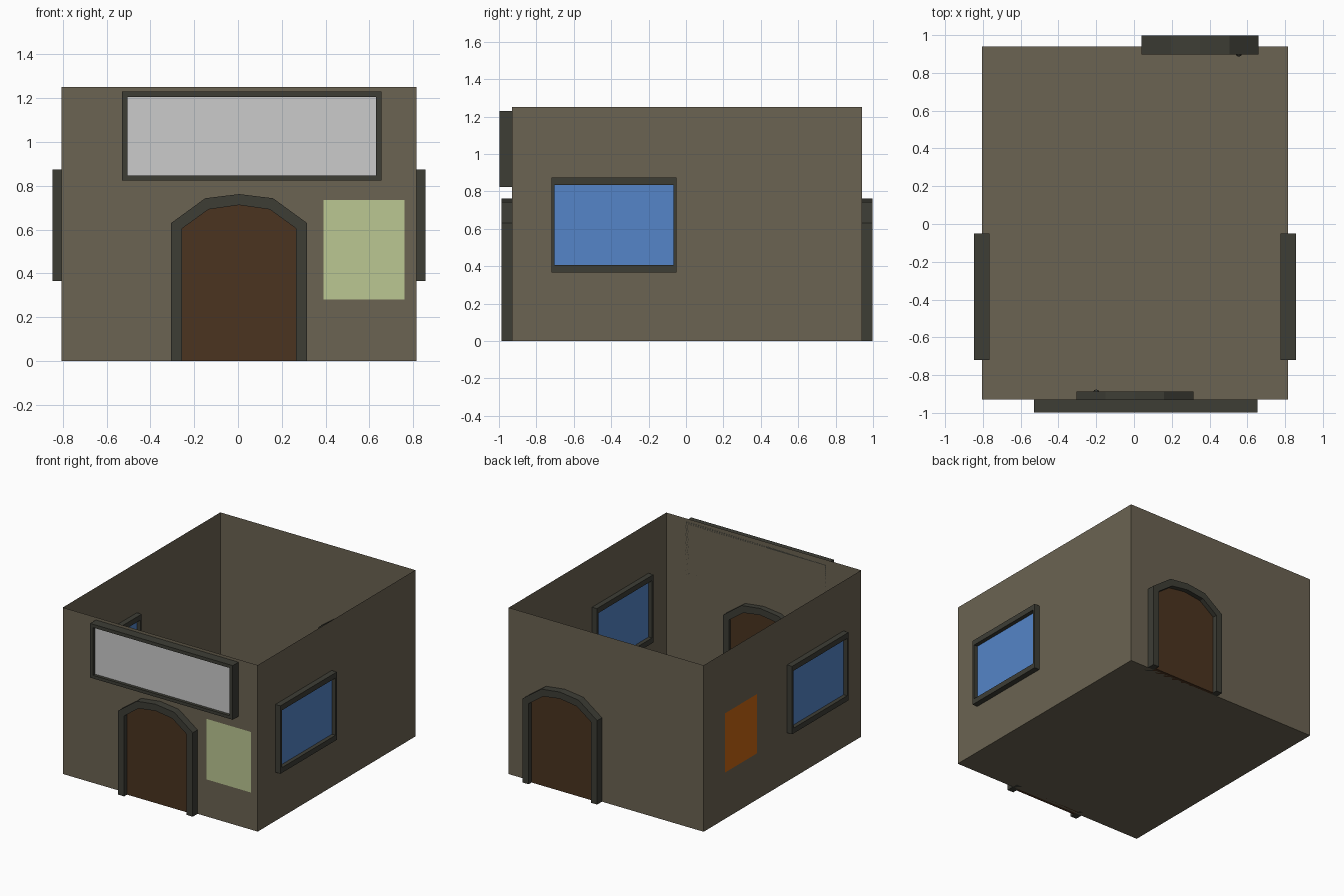
import bpy, bmesh
from math import radians
from mathutils import Matrix

if "Cube" in bpy.data.objects:
    bpy.data.objects.remove(bpy.data.objects["Cube"])

def material(name, rgb):
    m = bpy.data.materials.new(name)
    m.diffuse_color = (*rgb, 1)
    m.use_nodes = True
    m.node_tree.nodes["Principled BSDF"].inputs["Base Color"].default_value = m.diffuse_color
    return m

WALL = material("plaster", (0.147, 0.125, 0.084))
TRIM = material("dark_trim", (0.047, 0.047, 0.036))
WOOD = material("door_wood", (0.069, 0.033, 0.014))
GLASS = material("window_blue", (0.09, 0.235, 0.58))
GREEN = material("poster_green", (0.497, 0.571, 0.287))
ORANGE = material("poster_orange", (0.58, 0.13, 0.006))

X0, X1, Y0, Y1, H = -0.805, 0.815, -0.93, 0.94, 1.25

def finish(bm, name, mat, place=None):
    me = bpy.data.meshes.new(name)
    bm.to_mesh(me)
    bm.free()
    ob = bpy.data.objects.new(name, me)
    bpy.context.collection.objects.link(ob)
    if mat:
        me.materials.append(mat)
    if place:
        ob.matrix_world = place
    return ob

def extruded(bm, faces, d):
    geom = bmesh.ops.extrude_face_region(bm, geom=faces)["geom"]
    bmesh.ops.translate(bm, vec=(0, d, 0),
                        verts=[g for g in geom if isinstance(g, bmesh.types.BMVert)])
    bmesh.ops.recalc_face_normals(bm, faces=bm.faces[:])

def slab(name, pts, y0, y1, mat, place):
    """Upright outline (x, z), optionally thickened from y0 to y1."""
    bm = bmesh.new()
    f = bm.faces.new([bm.verts.new((x, y0, z)) for x, z in pts])
    if y1 != y0:
        extruded(bm, [f], y1 - y0)
    return finish(bm, name, mat, place)

def frame(name, outer, inner, y0, y1, place, closed=True):
    """Ring (or open arch) between two outlines."""
    bm = bmesh.new()
    a = [bm.verts.new((x, y0, z)) for x, z in outer]
    b = [bm.verts.new((x, y0, z)) for x, z in inner]
    n = len(a)
    fs = [bm.faces.new((a[i], a[(i + 1) % n], b[(i + 1) % n], b[i]))
          for i in range(n if closed else n - 1)]
    extruded(bm, fs, y1 - y0)
    return finish(bm, name, TRIM, place)

def rect(x0, x1, z0, z1):
    return [(x0, z0), (x1, z0), (x1, z1), (x0, z1)]

def on_wall(x, y, turn=0):
    """Local -y points outward from the wall."""
    return Matrix.Translation((x, y, 0)) @ Matrix.Rotation(radians(turn), 4, 'Z')

# Open-topped room: floor and four thin walls
bm = bmesh.new()
bmesh.ops.create_cube(bm, size=1)
for v in bm.verts:
    v.co = (X1 if v.co.x > 0 else X0, Y1 if v.co.y > 0 else Y0, H if v.co.z > 0 else 0)
top = [f for f in bm.faces if f.normal.z > 0.9]
bmesh.ops.delete(bm, geom=top, context='FACES_ONLY')
finish(bm, "room_shell", WALL)

# Arched doors, front and back
half_out = [(-0.31, 0), (-0.31, 0.63), (-0.155, 0.743)]
half_in = [(-0.26, 0), (-0.26, 0.605), (-0.14, 0.692)]
def arch(half, peak):
    return half + [(0, peak)] + [(-x, z) for x, z in reversed(half)]
outer, inner = arch(half_out, 0.762), arch(half_in, 0.712)
for side, place in (("front", on_wall(0.005, Y0)), ("back", on_wall(0.35, Y1, 180))):
    frame(side + "_door_frame", outer, inner, -0.057, 0.042, place, closed=False)
    slab(side + "_door", inner, -0.022, 0.025, WOOD, place)
    bm = bmesh.new()
    bmesh.ops.create_uvsphere(bm, u_segments=10, v_segments=6, radius=0.018)
    finish(bm, side + "_door_knob", TRIM, place @ Matrix.Translation((-0.205, 0.036, 0.35)))

# Side windows
for side, place in (("right", on_wall(X1, -0.385, 90)), ("left", on_wall(X0, -0.385, -90))):
    opening = rect(-0.319, 0.319, 0.405, 0.835)
    frame(side + "_window_frame", rect(-0.335, 0.335, 0.365, 0.875), opening,
          -0.042, 0.04, place)
    slab(side + "_window_pane", opening, -0.012, 0.012, GLASS, place)

# Blank sign board above the front door
place = on_wall(0, Y0)
opening = rect(-0.505, 0.63, 0.847, 1.205)
frame("sign_frame", rect(-0.53, 0.655, 0.823, 1.23), opening, -0.068, 0.0, place)
slab("sign_panel", opening, -0.045, -0.005, None, place)

# Flat posters
slab("green_poster", rect(0.39, 0.76, 0.28, 0.735), -0.003, -0.003, GREEN, place)
slab("orange_poster", rect(-0.69, -0.31, 0.35, 0.795), -0.003, -0.003, ORANGE, on_wall(X0, 0, -90))
